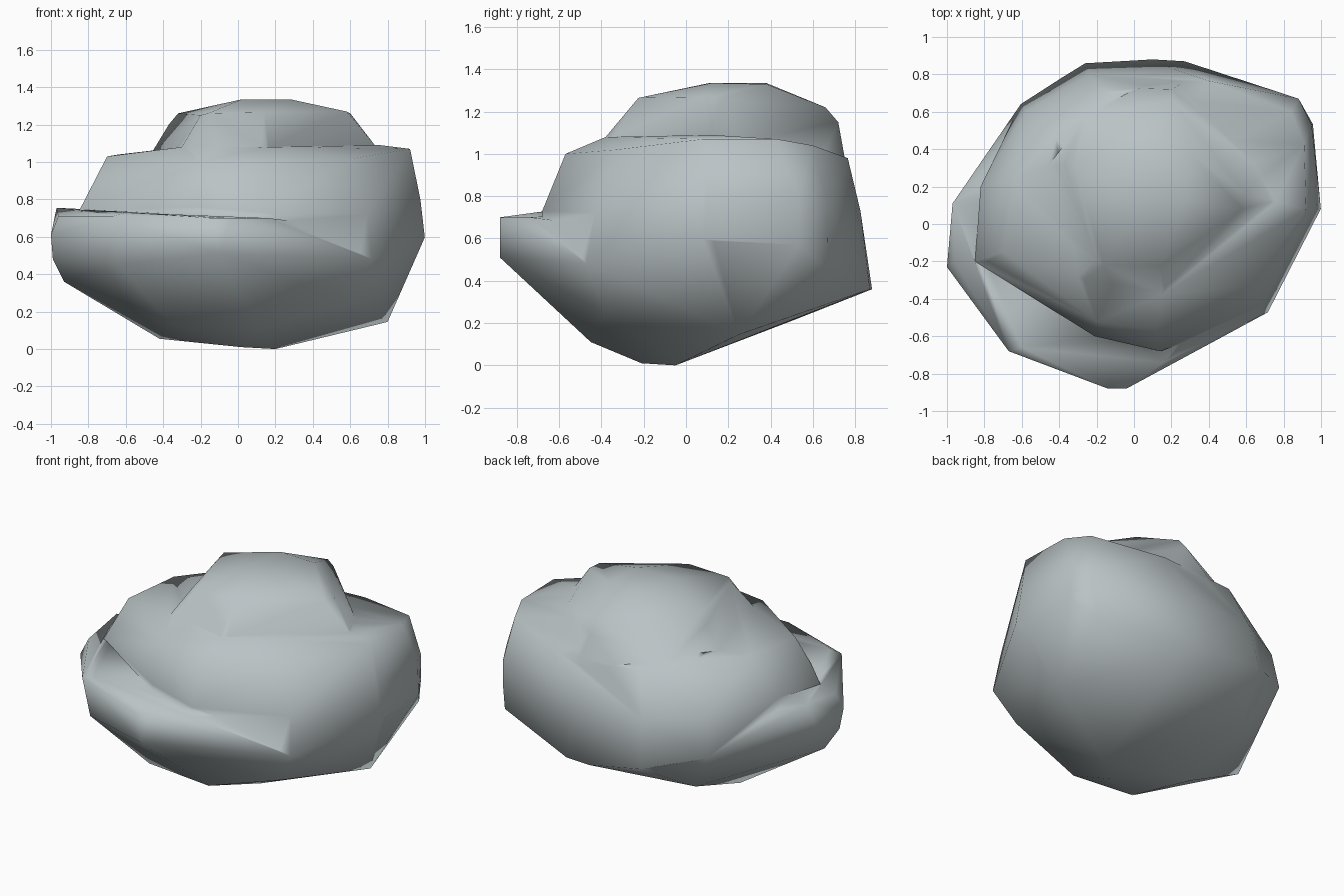
import bpy, bmesh, math

stone = bpy.data.materials.new("blue_grey_stone")
stone.diffuse_color = (0.49, 0.545, 0.56, 1.0)


def chunk(name, points, skirt=()):
    """One faceted stone layer: the convex hull of a few corner points.
    skirt = (limit, drop): corners below limit are repeated at height drop."""
    if skirt:
        limit, drop = skirt
        points = points + [(x, y, drop) for x, y, z in points if drop < z < limit]
    bm = bmesh.new()
    for p in points:
        bm.verts.new(p)
    hull = bmesh.ops.convex_hull(bm, input=bm.verts)
    loose = {g for g in hull["geom_interior"] + hull["geom_unused"]
             if isinstance(g, bmesh.types.BMVert)}
    bmesh.ops.delete(bm, geom=list(loose), context='VERTS')
    bmesh.ops.recalc_face_normals(bm, faces=bm.faces)
    mesh = bpy.data.meshes.new(name)
    bm.to_mesh(mesh)
    bm.free()
    mesh.materials.append(stone)
    obj = bpy.data.objects.new(name, mesh)
    bpy.context.collection.objects.link(obj)
    return obj


# Corners of the flush back and right side, shared by the two lower layers
flank = [
    (0.27, 0.87, 0.36), (0.10, 0.88, 0.36), (-0.26, 0.86, 0.42), (0.86, 0.68, 0.45),
    (-0.60, 0.65, 0.50), (1.0, 0.08, 0.60), (0.96, 0.54, 0.58), (0.72, -0.47, 0.48)]

# Wide lower boulder with the front-left ledge
rock = chunk("rock", flank + [
    # underside
    (0.20, -0.05, 0.0), (0.02, -0.21, 0.01), (-0.42, 0.03, 0.055), (0.10, -0.45, 0.11),
    (-0.35, -0.43, 0.13), (-0.42, 0.50, 0.21), (0.80, 0.25, 0.145), (0.60, -0.39, 0.26),
    # waist
    (-0.93, -0.13, 0.36), (-0.99, -0.20, 0.48), (-0.64, -0.64, 0.45), (-0.10, -0.88, 0.51),
    # ledge rim
    (-1.0, -0.23, 0.61), (-0.97, 0.11, 0.755), (-0.96, -0.20, 0.71), (-0.67, -0.68, 0.71),
    (-0.60, -0.66, 0.73), (-0.14, -0.88, 0.70), (-0.04, -0.88, 0.70), (0.16, -0.74, 0.70)])

# Middle tier, flush with the boulder at the back and right
out = [(x * 1.003, y * 1.003, z) for x, y, z in flank]
middle = chunk("middle_tier", out + [
    # foot above the ledge
    (-0.85, -0.20, 0.76), (-0.82, 0.20, 0.79), (-0.21, -0.60, 0.76), (0.14, -0.68, 0.73),
    (-0.78, -0.20, 0.86), (-0.19, -0.57, 0.85), (0.13, -0.63, 0.85),
    (0.69, -0.43, 0.72), (0.975, 0.10, 0.80), (0.95, 0.53, 0.80), (0.88, 0.67, 0.76),
    (0.22, 0.825, 0.73), (-0.24, 0.80, 0.72), (-0.58, 0.60, 0.74),
    # upper rim
    (-0.70, -0.15, 1.03), (-0.64, 0.24, 1.04), (-0.42, 0.48, 1.05), (-0.20, -0.52, 1.0),
    (0.12, -0.57, 1.0), (0.62, -0.33, 1.02), (0.92, 0.08, 1.07), (0.91, 0.43, 1.07),
    (0.84, 0.60, 1.04), (0.40, 0.765, 0.98), (-0.15, 0.71, 0.99),
    (-0.3, -0.28, 1.08), (0.15, -0.38, 1.08), (0.76, 0.12, 1.09)], skirt=(0.81, 0.62))

# Cap on top
cap = chunk("cap", [
    (-0.46, 0.31, 1.07), (-0.27, -0.30, 1.07), (0.14, -0.37, 1.07), (0.74, 0.12, 1.08),
    (0.64, 0.32, 1.08), (0.24, 0.765, 0.98), (0.02, 0.73, 1.0), (-0.25, 0.58, 1.03),
    (-0.37, 0.32, 1.20), (0.20, 0.72, 1.15), (-0.32, 0.31, 1.26), (-0.20, -0.19, 1.25),
    (-0.16, -0.22, 1.26), (0.14, -0.225, 1.265), (0.58, 0.08, 1.27), (0.60, 0.16, 1.26),
    (0.20, 0.66, 1.22), (0.02, 0.11, 1.335), (0.05, 0.38, 1.335), (0.30, 0.38, 1.33),
    (0.28, 0.12, 1.335)], skirt=(1.09, 0.85))

# Fuse the tiers into a single stone
bpy.context.view_layer.objects.active = rock
rock.select_set(True)
for part in (middle, cap):
    mod = rock.modifiers.new("fuse", 'BOOLEAN')
    mod.operation = 'UNION'
    mod.solver = 'EXACT'
    mod.object = part
    bpy.ops.object.modifier_apply(modifier=mod.name)
    bpy.data.objects.remove(part, do_unlink=True)

# Clean slivers left by the fuse, then smooth the shading
bm = bmesh.new()
bm.from_mesh(rock.data)
bmesh.ops.remove_doubles(bm, verts=bm.verts, dist=0.03)
bmesh.ops.triangulate(bm, faces=bm.faces)
bmesh.ops.recalc_face_normals(bm, faces=bm.faces)
for f in bm.faces:
    f.material_index = 0
bm.to_mesh(rock.data)
bm.free()
bpy.ops.object.shade_smooth_by_angle(angle=math.radians(100))
